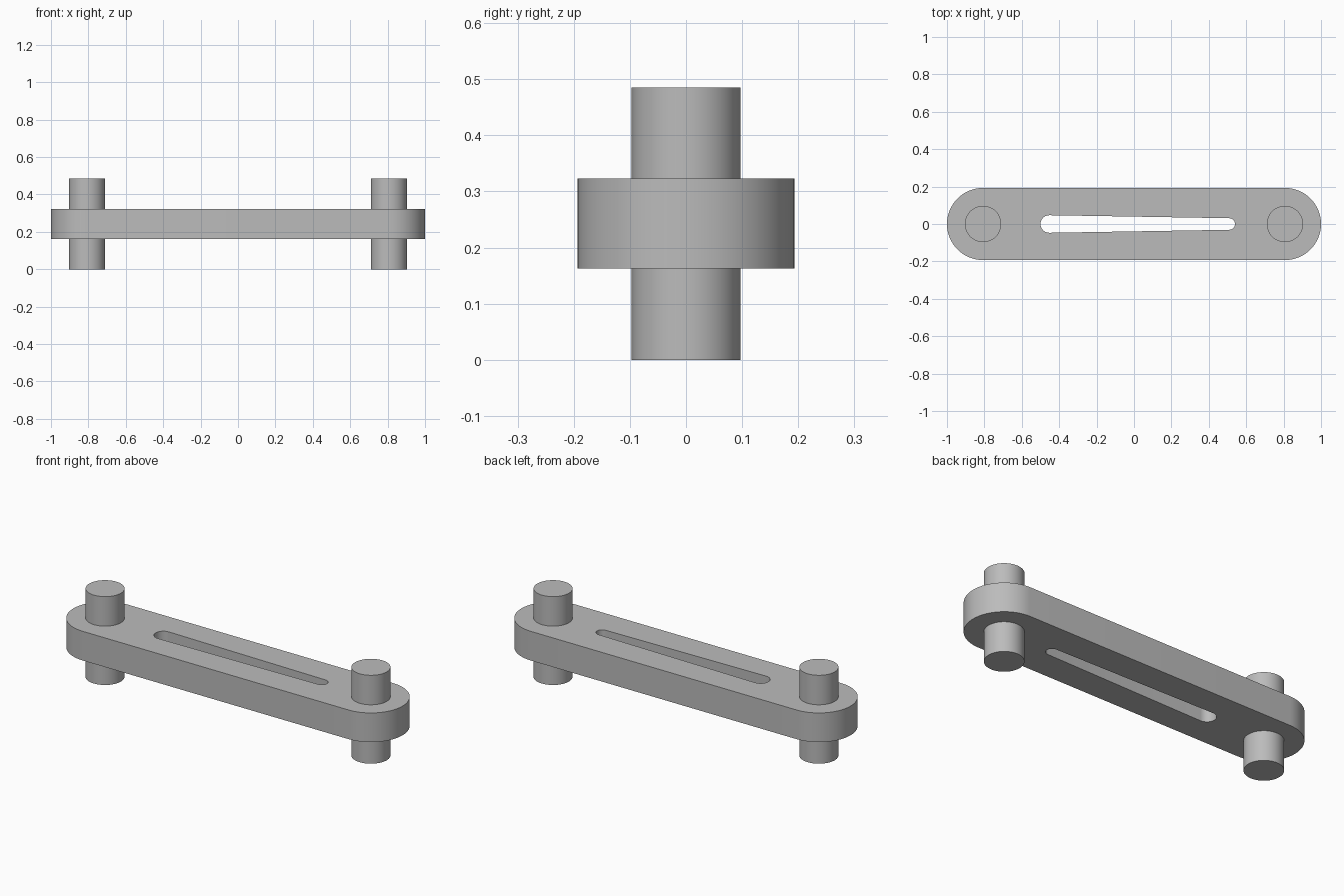
import bpy, bmesh
from math import pi, sin, cos, radians

cube = bpy.data.objects.get("Cube")
if cube:
    bpy.data.objects.remove(cube, do_unlink=True)

# Single plain grey finish
grey = bpy.data.materials.new("plain grey")
grey.use_nodes = True
colour = (0.5, 0.5, 0.5, 1)
grey.diffuse_color = colour
grey.node_tree.nodes["Principled BSDF"].inputs["Base Color"].default_value = colour


def slot_outline(x_left, r_left, x_right, r_right, steps=32):
    """Closed outline round two end circles, counter-clockwise."""
    points = []
    for x, r, start in ((x_right, r_right, -pi / 2), (x_left, r_left, pi / 2)):
        for i in range(steps + 1):
            a = start + pi * i / steps
            points.append((x + r * cos(a), r * sin(a)))
    return points


def make_prism(name, outlines, bottom, top):
    """Extrude an outline upward; further outlines become through holes."""
    bm = bmesh.new()
    for outline in outlines:
        verts = [bm.verts.new((x, y, bottom)) for x, y in outline]
        for a, b in zip(verts, verts[1:] + verts[:1]):
            bm.edges.new((a, b))
    bmesh.ops.triangle_fill(bm, edges=bm.edges[:], use_beauty=True)
    result = bmesh.ops.extrude_face_region(bm, geom=bm.faces[:], use_keep_orig=True)
    moved = [g for g in result["geom"] if isinstance(g, bmesh.types.BMVert)]
    bmesh.ops.translate(bm, verts=moved, vec=(0, 0, top - bottom))
    bmesh.ops.recalc_face_normals(bm, faces=bm.faces[:])
    mesh = bpy.data.meshes.new(name)
    bm.to_mesh(mesh)
    bm.free()
    obj = bpy.data.objects.new(name, mesh)
    bpy.context.collection.objects.link(obj)
    finish(obj)


def finish(obj):
    obj.data.materials.append(grey)
    bpy.ops.object.select_all(action="DESELECT")
    obj.select_set(True)
    bpy.context.view_layer.objects.active = obj
    bpy.ops.object.shade_smooth_by_angle(angle=radians(30))


# Round-ended link bar with a tapered slot
END_X, HALF_WIDTH = 0.807, 0.193
make_prism("link_bar",
           [slot_outline(-END_X, HALF_WIDTH, END_X, HALF_WIDTH),
            slot_outline(-0.453, 0.047, 0.509, 0.031, 16)],
           0.163, 0.323)

# Pins standing through both ends
PIN_HEIGHT = 0.485
for name, side in (("left_pin", 1), ("right_pin", -1)):
    bpy.ops.mesh.primitive_cylinder_add(vertices=64, radius=0.097, depth=PIN_HEIGHT,
                                        location=(side * END_X, 0, PIN_HEIGHT / 2))
    pin = bpy.context.object
    pin.name = name
    finish(pin)
